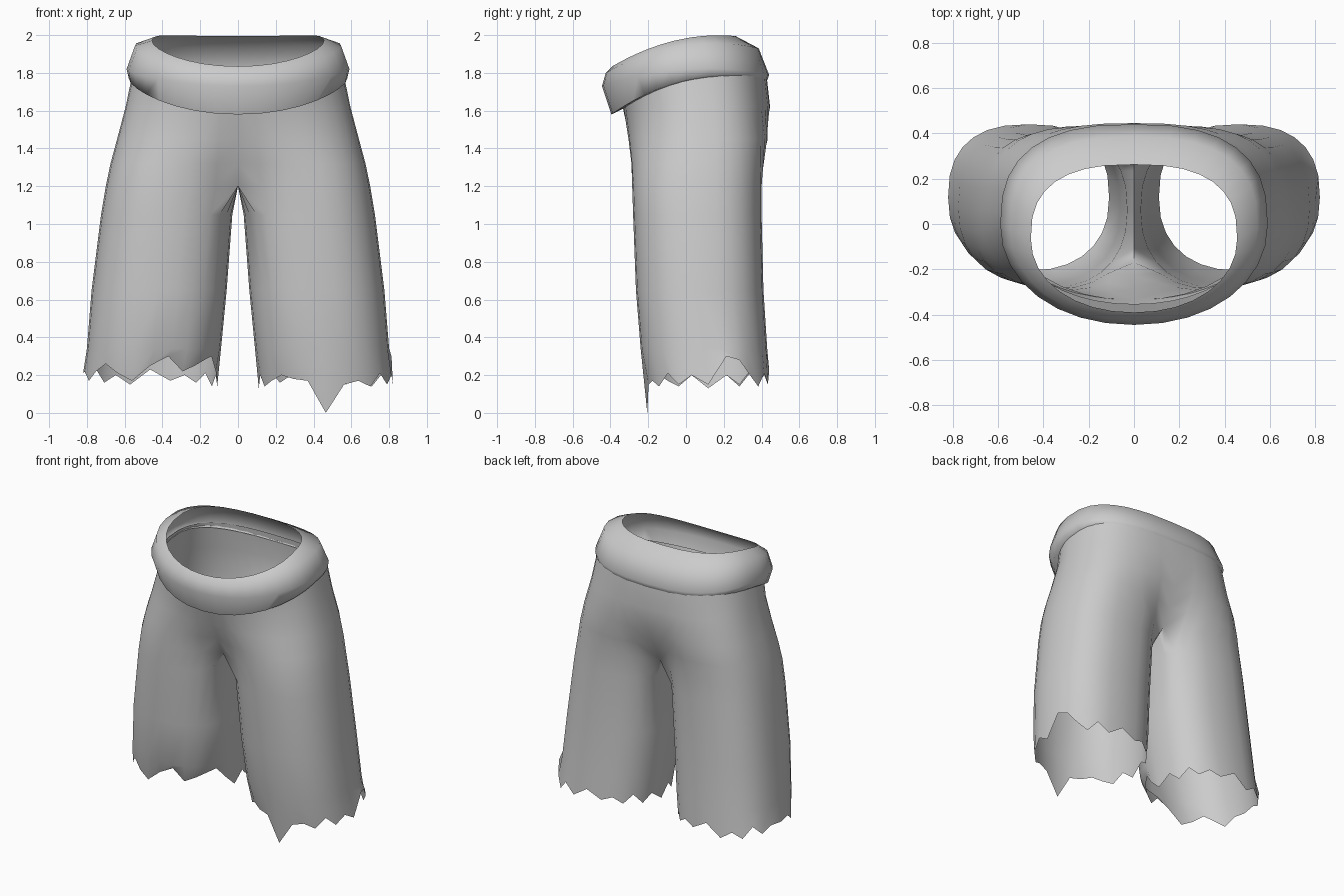
import bpy, bmesh
from math import sin, cos, radians, copysign, pi

if "Cube" in bpy.data.objects:
    bpy.data.objects.remove(bpy.data.objects["Cube"])

N = 28          # points around a leg
J = 11          # outer strip runs from -J to J, the rest is the inner leg


def power(v, e):
    return copysign(abs(v) ** (2 / e), v)


def finish(bm, name, angle):
    bmesh.ops.remove_doubles(bm, verts=bm.verts, dist=0.0005)
    bmesh.ops.recalc_face_normals(bm, faces=bm.faces)
    me = bpy.data.meshes.new(name)
    bm.to_mesh(me)
    bm.free()
    ob = bpy.data.objects.new(name, me)
    bpy.context.collection.objects.link(ob)
    bpy.ops.object.select_all(action='DESELECT')
    ob.select_set(True)
    bpy.context.view_layer.objects.active = ob
    bpy.ops.object.shade_smooth_by_angle(angle=radians(angle))
    return ob


# Leg sections: z, inner x, outer x, front y, back y, blend from leg to hip
ROWS = [
    (0.20, .11, .82, -.205, .44, 0),
    (0.34, .09, .80, -.24, .43, 0),
    (0.65, .06, .775, -.265, .41, 0),
    (1.05, .03, .725, -.28, .40, 0),
    (1.20, .00, .70, -.285, .40, 0),
    (1.32, .00, .675, -.305, .425, .35),
    (1.45, .00, .64, -.325, .45, .7),
    (1.62, .00, .595, -.335, .445, 1),
    (1.76, .00, .56, -.355, .425, 1),
]
CROTCH = 4

# Torn hem heights, from the outer side over the front and round the back
HEM_RIGHT = [.15, .20, .15, .21, .14, .17, .15, .00, .17, .18, .20, .17, .14, .20,
             .13, .20, .15, .22, .16, .20, .17, .22, .15, .21, .14, .20, .28, .30]
HEM_LEFT = [.21, .22, .17, .22, .26, .21, .17, .25, .30, .22, .25, .28, .30, .22,
            .14, .20, .14, .21, .16, .20, .17, .23, .15, .20, .16, .24, .18, .22]


def section_point(row, j):
    z, xi, xo, yf, yb, w = row
    cy, ry = (yf + yb) / 2, (yb - yf) / 2
    a = 2 * pi * j / N
    e = 2.3 if sin(a) > 0 else 2.5
    x = (xi + xo) / 2 + (xo - xi) / 2 * power(cos(a), e)
    y = cy - ry * power(sin(a), e)
    b = pi / 2 * j / J                      # half oval of the hips
    e = 2.1 if sin(b) > 0 else 2.7
    hx, hy = xo * power(max(cos(b), 0), e), cy - ry * power(sin(b), e)
    return x + (hx - x) * w, y + (hy - y) * w, z


# Trousers: two lofted legs that open into one hip section
bm = bmesh.new()
for side, hem in ((1, HEM_RIGHT), (-1, HEM_LEFT)):
    grid = []
    for r, row in enumerate(ROWS):
        ring = {}
        for j in range(-J, N - J):
            if r > CROTCH and j > J:
                continue
            x, y, z = section_point(row, j)
            if r == 0:
                z = hem[j % N]
            if r == len(ROWS) - 1:          # top edge rises to the back
                s = -power(sin(pi / 2 * j / J), 2.3)
                z += 0.06 * s - 0.05 * s * s + 0.03
            if r >= CROTCH and (j >= J or j == -J):
                x = 0
            ring[j] = bm.verts.new((side * x, y, z))
        grid.append(ring)
    for r in range(len(ROWS) - 1):
        lo, hi = grid[r], grid[r + 1]
        for j in range(-J, N - J):
            k = j + 1 if j + 1 < N - J else -J
            if j >= J and r >= CROTCH:
                continue
            bm.faces.new((lo[j], lo[k], hi[k], hi[j]))
trousers = finish(bm, "torn_trousers", 60)

# Rolled waistband: front y, z, side x, z, back y, z for each loop
BAND = [
    (-.335, 1.61, .562, 1.765, .425, 1.755),
    (-.395, 1.58, .578, 1.77, .432, 1.765),
    (-.445, 1.73, .59, 1.82, .44, 1.79),
    (-.425, 1.80, .545, 1.945, .385, 1.93),
    (-.39, 1.835, .455, 1.97, .262, 1.995),
]
M = 32
bm = bmesh.new()
loops = []
for yf, zf, sx, zs, yb, zb in BAND:
    loop = []
    for i in range(M):
        a = 2 * pi * i / M
        e = 2.6 if sin(a) > 0 else 2.1
        c, s = power(cos(a), e), power(sin(a), e)
        z = zs + s * (zb - zf) / 2 + s * s * ((zb + zf) / 2 - zs)
        loop.append(bm.verts.new((sx * c, (yf + yb) / 2 + s * (yb - yf) / 2, z)))
    loops.append(loop)
for lo, hi in zip(loops, loops[1:]):
    for i in range(M):
        k = (i + 1) % M
        bm.faces.new((lo[i], lo[k], hi[k], hi[i]))
finish(bm, "rolled_waistband", 75)
